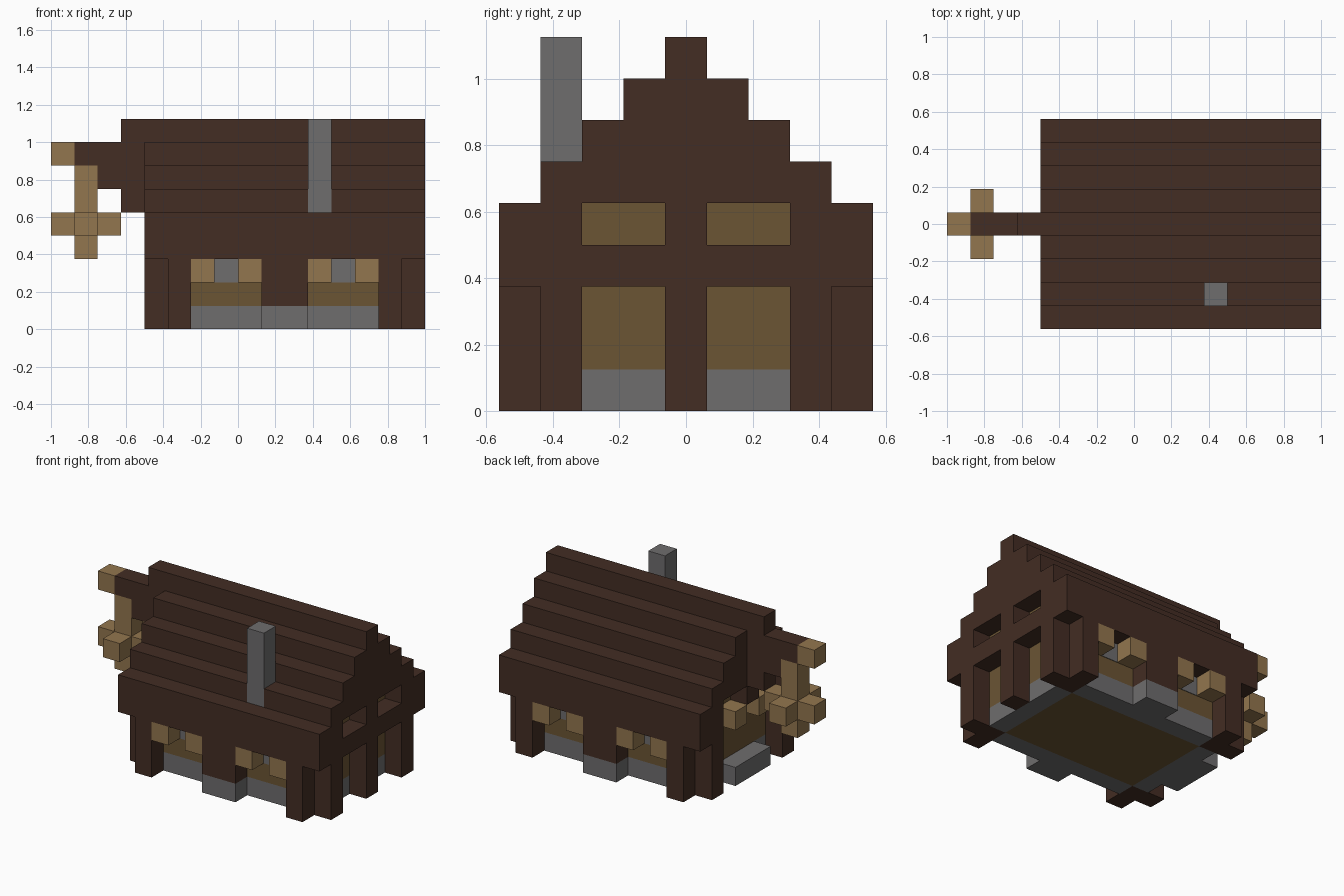
import bpy
import bmesh

cube = bpy.data.objects.get("Cube")
if cube:
    bpy.data.objects.remove(cube, do_unlink=True)

U = 0.125  # size of one building block


def material(name, rgb):
    m = bpy.data.materials.new(name)
    m.use_nodes = True
    col = (*rgb, 1.0)
    m.diffuse_color = col
    bsdf = m.node_tree.nodes["Principled BSDF"]
    bsdf.inputs["Base Color"].default_value = col
    bsdf.inputs["Roughness"].default_value = 0.9
    return m


DARK = material("dark timber", (0.056, 0.026, 0.017))
PLANK = material("wall planks", (0.147, 0.089, 0.034))
TAN = material("light wood", (0.29, 0.18, 0.077))
STONE = material("grey stone", (0.158, 0.153, 0.155))


def part(name, mat, boxes, mirror=False):
    """One object from boxes (x0, x1, y0, y1, z0, z1) in blocks, optionally mirrored front to back."""
    boxes = list(boxes)
    if mirror:
        boxes += [(a, b, 9 - d, 9 - c, e, f) for a, b, c, d, e, f in boxes]
    bm = bmesh.new()
    for x0, x1, y0, y1, z0, z1 in boxes:
        verts = bmesh.ops.create_cube(bm, size=1)["verts"]
        for v in verts:
            v.co = ((x1 if v.co.x > 0 else x0) * U - 1,
                    ((y1 if v.co.y > 0 else y0) - 4.5) * U,
                    (z1 if v.co.z > 0 else z0) * U)
    bmesh.ops.recalc_face_normals(bm, faces=bm.faces)
    me = bpy.data.meshes.new(name)
    bm.to_mesh(me)
    bm.free()
    me.materials.append(mat)
    ob = bpy.data.objects.new(name, me)
    bpy.context.collection.objects.link(ob)
    return ob


# Foundation and floor
part("foundation_long_sides", STONE, [(6, 14, 1, 2, 0, 1)], mirror=True)
part("foundation_ends", STONE, [(x, x + 1, 2, 7, 0, 1) for x in (5, 14)])
part("foundation_footings", STONE, [(9, 11, 0, 1, 0, 1)], mirror=True)
part("door_step", STONE, [(4, 5, 3, 6, 0, 1)])
part("floor", PLANK, [(6, 14, 2, 7, 0, 1)])

# Walls and corner posts
part("walls", PLANK, [(5, 15, 2, 7, 1, 5), (6, 14, 1, 2, 1, 5), (6, 14, 7, 8, 1, 5)])
corners = []
for inner, outer, front in ((5, 4, 5), (14, 15, 14)):
    corners += [(inner, inner + 1, 1, 2, 0, 5),
                (front, front + 1, 0, 1, 0, 3),
                (outer, outer + 1, 1, 2, 0, 5)]
part("corner_posts", DARK, corners, mirror=True)
part("middle_posts", DARK, [(9, 11, 0, 1, 1, 3)], mirror=True)

# Right gable frame and the beam over the door
part("right_gable_frame", DARK, [(15, 16, 2, 7, 3, 4), (15, 16, 4, 5, 0, 3), (15, 16, 4, 5, 4, 5)])
part("door_beam", DARK, [(4, 5, 4, 5, 4, 5)])

# Window brackets and panes on both long sides
windows = (6, 11)
part("window_brackets", TAN,
     [(x + k, x + k + 1, 0, 1, 2, 3) for x in windows for k in (0, 2)], mirror=True)
part("window_panes", STONE, [(x + 1, x + 2, 0.97, 1, 2, 3) for x in windows], mirror=True)
part("door_brackets", TAN, [(4, 5, 3, 4, 3, 4)], mirror=True)

# Stepped roof, leaving a gap for the chimney
part("eaves", DARK, [(4, 16, 0, 1, 3, 5)], mirror=True)
part("roof_lower_front", DARK, [(4, 11, 1, 2, 5, 6), (12, 16, 1, 2, 5, 6)])
part("roof_lower_back", DARK, [(4, 16, 7, 8, 5, 6)])
part("roof_steps", DARK, [(4, 16, y, y + 1, 5, 5 + y) for y in (2, 3)], mirror=True)
part("roof_ridge", DARK, [(4, 16, 4, 5, 5, 9)])
part("chimney", STONE, [(11, 12, 1, 2, 5, 9)])

# Hanging sign on its arm
part("sign_arm", DARK, [(3, 4, 4, 5, 5, 9), (2, 3, 4, 5, 6, 8), (1, 2, 4, 5, 7, 8)])
part("sign_arm_tip", TAN, [(0, 1, 4, 5, 7, 8)])
part("sign_hanger", TAN, [(1, 2, 4, 5, 3, 7)])
part("sign_cross", TAN, [(0, 1, 4, 5, 4, 5), (2, 3, 4, 5, 4, 5),
                         (1, 2, 3, 4, 4, 5), (1, 2, 5, 6, 4, 5)])
